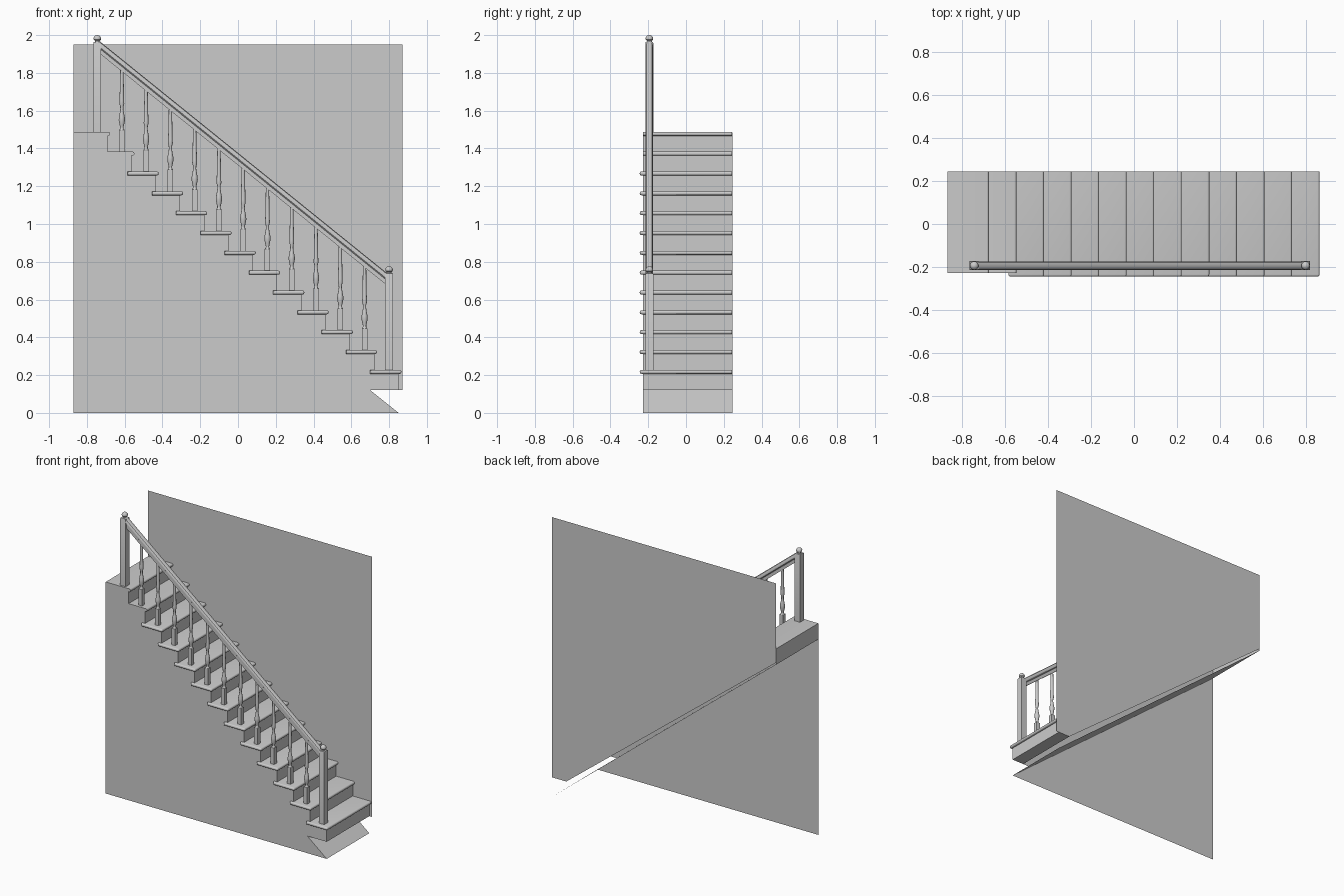
import bpy, bmesh, math
from mathutils import Vector

if "Cube" in bpy.data.objects:
    bpy.data.objects.remove(bpy.data.objects["Cube"])

RUN, RISE = 0.1285, 0.105          # step size
NOSE, TOP = 0.865, 0.228           # first tread front edge and top
FRONT, BACK = -0.228, 0.245        # side panel and wall planes
RAIL_Y = -0.194


def finish(name, bm, smooth=False):
    bmesh.ops.recalc_face_normals(bm, faces=bm.faces[:])
    me = bpy.data.meshes.new(name)
    bm.to_mesh(me)
    bm.free()
    ob = bpy.data.objects.new(name, me)
    bpy.context.collection.objects.link(ob)
    if smooth:
        bpy.context.view_layer.objects.active = ob
        bpy.ops.object.select_all(action='DESELECT')
        ob.select_set(True)
        bpy.ops.object.shade_smooth_by_angle(angle=math.radians(35))
    return ob


def add_box(bm, x0, x1, y0, y1, z0, z1):
    verts = bmesh.ops.create_cube(bm, size=1)['verts']
    for v in verts:
        v.co = Vector((x1 if v.co.x > 0 else x0, y1 if v.co.y > 0 else y0,
                       z1 if v.co.z > 0 else z0))
    return verts


def add_face(bm, pts):
    bm.faces.new([bm.verts.new(p) for p in pts])


def add_lathe(bm, x, y, z, profile, sides=16):
    rings = []
    for r, h in profile:
        rings.append([bm.verts.new((x + r * math.cos(2 * math.pi * i / sides),
                                    y + r * math.sin(2 * math.pi * i / sides), z + h))
                      for i in range(sides)])
    for a, b in zip(rings, rings[1:]):
        for i in range(sides):
            j = (i + 1) % sides
            bm.faces.new((a[i], a[j], b[j], b[i]))
    bm.faces.new(rings[-1])


def rail_z(x):
    return 0.712 + (0.785 - x) * 0.807


# treads with rounded nosing; the lower eleven overhang the side panel
for k in range(13):
    bm = bmesh.new()
    front, top = NOSE - RUN * k, TOP + RISE * k
    back = -0.87 if k == 12 else front - 0.165
    side = -0.245 if k < 11 else FRONT
    add_box(bm, back, front, side, BACK - 0.001, top - 0.021, top)
    edges = []
    for e in bm.edges:
        a, b = e.verts[0].co, e.verts[1].co
        at_front = abs(a.x - front) < 1e-4 and abs(b.x - front) < 1e-4
        at_side = abs(a.y - side) < 1e-4 and abs(b.y - side) < 1e-4
        if (at_front and abs(a.z - b.z) < 1e-4 and abs(a.y - b.y) > 0.1) or (k < 11 and at_side):
            edges.append(e)
    bmesh.ops.bevel(bm, geom=edges, offset=0.0095, segments=4, profile=0.5, affect='EDGES')
    finish("landing" if k == 12 else f"tread_{k + 1}", bm, True)

# risers
bm = bmesh.new()
for k in range(13):
    x = NOSE - 0.015 - RUN * k
    z0 = 0.12 if k == 0 else TOP + RISE * (k - 1)
    z1 = TOP + RISE * k - 0.01
    add_face(bm, [(x, FRONT, z0), (x, BACK, z0), (x, BACK, z1), (x, FRONT, z1)])
finish("risers", bm)

# side panel following the steps, notched at the lowest step
pts = [(-0.87, 0), (0.85, 0), (0.70, 0.12)]
z = 0.12
for k in range(13):
    x = NOSE - 0.015 - RUN * k
    pts.append((x, z))
    z = TOP + RISE * k - 0.01
    pts.append((x, z))
pts.append((-0.87, z))
bm = bmesh.new()
add_face(bm, [(x, FRONT, z) for x, z in pts])
finish("side_panel", bm)

# sloping soffit, landing end and first step underside
bm = bmesh.new()
for (xa, za), (xb, zb) in [((0.85, 0), (-0.87, 1.376)), ((-0.87, 1.376), (-0.87, 1.485)),
                           ((0.85, 0.12), (0.76, 0.12))]:
    add_face(bm, [(xa, FRONT, za), (xa, BACK, za), (xb, BACK, zb), (xb, FRONT, zb)])
finish("soffit", bm)

# back wall, cut along the slope of the stair
bm = bmesh.new()
add_face(bm, [(x, BACK, z) for x, z in
              [(0.87, 0.12), (0.87, 1.95), (-0.87, 1.95), (-0.87, 1.39), (0.76, 0.12)]])
finish("back_wall", bm)

# newel posts with turned caps
cap = [(0.013, 0), (0.013, 0.006), (0.019, 0.012), (0.020, 0.020),
       (0.017, 0.028), (0.010, 0.034), (0.002, 0.036)]
for name, x, z0, z1 in [("lower_newel", 0.80, TOP, 0.74), ("upper_newel", -0.745, 1.488, 1.964)]:
    bm = bmesh.new()
    verts = add_box(bm, x - 0.021, x + 0.021, RAIL_Y - 0.021, RAIL_Y + 0.021, z0, z1)
    bmesh.ops.bevel(bm, geom=[e for e in bm.edges if min(v.co.z for v in e.verts) > z1 - 0.01],
                    offset=0.006, segments=2, profile=0.5, affect='EDGES')
    add_lathe(bm, x, RAIL_Y, z1, cap)
    finish(name, bm, True)

# balusters: square block, vase turning, slim shaft up to the rail
for k in range(11):
    x = 0.67 - RUN * k
    z0 = TOP + RISE * (k + 1)
    bm = bmesh.new()
    add_box(bm, x - 0.0145, x + 0.0145, RAIL_Y - 0.0145, RAIL_Y + 0.0145, z0, z0 + 0.115)
    add_lathe(bm, x, RAIL_Y, z0,
              [(0.014, 0.115), (0.009, 0.123), (0.009, 0.130), (0.012, 0.142), (0.0165, 0.165),
               (0.016, 0.180), (0.011, 0.205), (0.008, 0.225), (0.009, 0.240), (0.013, 0.255),
               (0.012, 0.270), (0.008, rail_z(x) - z0)], 12)
    finish(f"baluster_{k + 1}", bm, True)

# moulded handrail swept between the newels (width, vertical offset)
half = [(0.012, -0.034), (0.012, -0.008), (0.019, 0.0), (0.020, 0.014), (0.015, 0.026), (0.006, 0.031)]
section = half + [(-w, h) for w, h in reversed(half)]
bm = bmesh.new()
ends = [[bm.verts.new((x, RAIL_Y + w, rail_z(x) + h)) for w, h in section] for x in (0.79, -0.735)]
n = len(section)
for i in range(n):
    j = (i + 1) % n
    bm.faces.new((ends[0][i], ends[0][j], ends[1][j], ends[1][i]))
for e in ends:
    bm.faces.new(e)
finish("handrail", bm, True)
